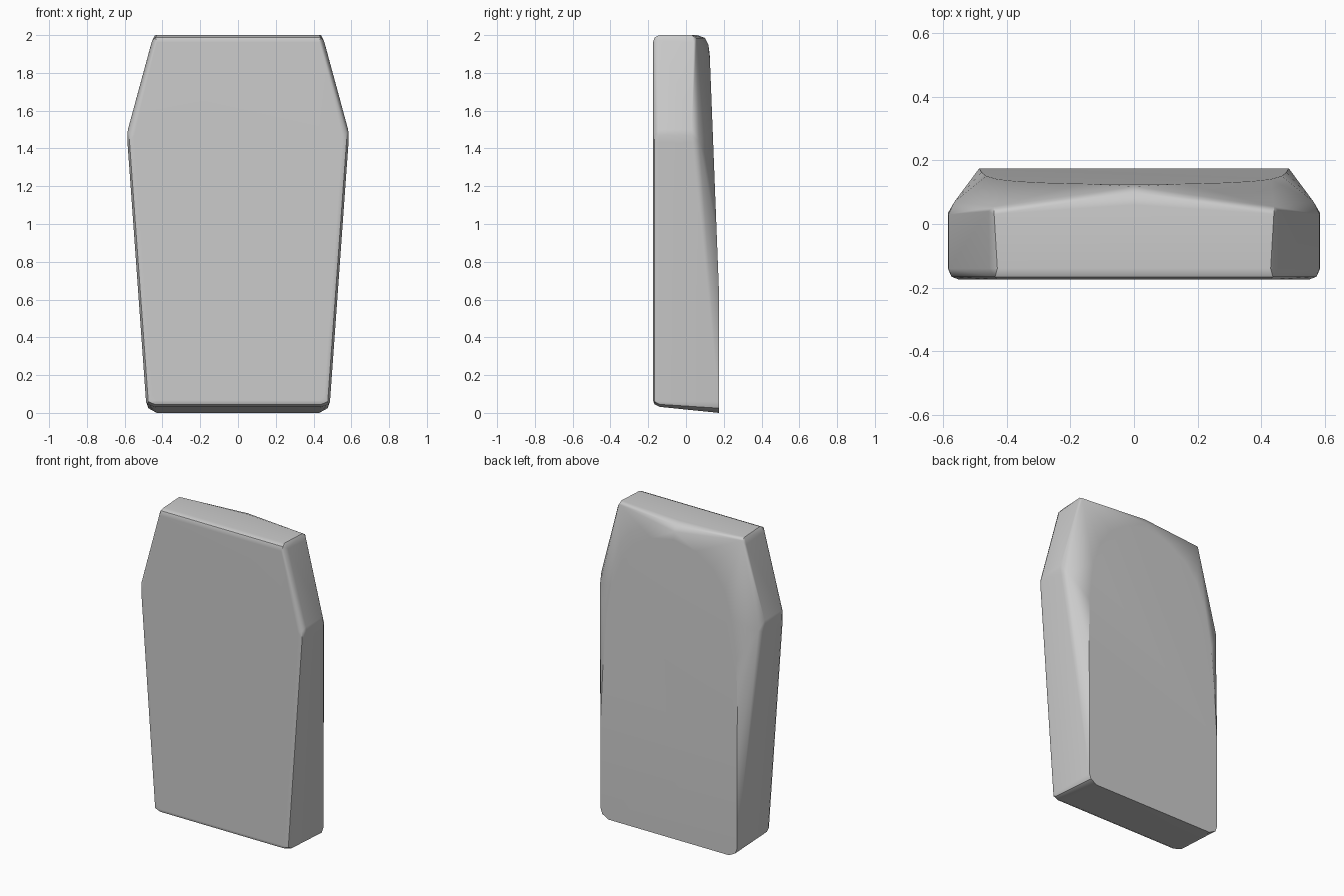
import bpy
import bmesh
import math

if "Cube" in bpy.data.objects:
    bpy.data.objects.remove(bpy.data.objects["Cube"])


def make_material(name, rgb):
    mat = bpy.data.materials.new(name)
    mat.use_nodes = True
    colour = (*rgb, 1)
    mat.diffuse_color = colour
    mat.node_tree.nodes["Principled BSDF"].inputs["Base Color"].default_value = colour
    return mat


grey = make_material("plain grey", (0.6, 0.6, 0.6))

# Half profiles as (x, y, z), mirrored and skinned into one convex slab
FRONT_FACE = [(0.43, 1.96), (0.55, 1.47), (0.55, 1.42), (0.455, 0.09), (0.43, 0.066)]
FRONT_MID = [(0.437, 1.988), (0.574, 1.48), (0.574, 1.43), (0.475, 0.06), (0.44, 0.045)]
FRONT_RIM = [(0.43, 2.0), (0.455, 1.97), (0.583, 1.5), (0.586, 1.47), (0.585, 1.43),
             (0.487, 0.06), (0.48, 0.045), (0.44, 0.032)]
BACK_RIM = [(0.44, 0.03, 2.0), (0.44, 0.055, 1.985), (0.458, 0.04, 1.96),
            (0.583, 0.03, 1.5), (0.586, 0.03, 1.47), (0.585, 0.035, 1.43),
            (0.565, 0.07, 1.44), (0, 0.06, 2.0), (0, 0.1, 1.985), (0, 0.118, 1.95)]
LOWER_BACK = [(0.487, 0.175, 0.63), (0.487, 0.175, 0.06), (0.475, 0.175, 0.025),
              (0.43, 0.175, 0.0)]
ARCH = [(0, 1.9), (0.16, 1.87), (0.28, 1.79), (0.37, 1.67), (0.43, 1.5),
        (0.465, 1.25), (0.48, 0.95)]

points = [(x, -0.175, z) for x, z in FRONT_FACE]
points += [(x, -0.166, z) for x, z in FRONT_MID]
points += [(x, -0.14, z) for x, z in FRONT_RIM]
points += BACK_RIM + LOWER_BACK
points += [(x, 0.175 - 0.039 * (z - 0.63), z) for x, z in ARCH]

bm = bmesh.new()
for x, y, z in points:
    for side in ((1, -1) if x else (1,)):
        bm.verts.new((side * x, y, z))
hull = bmesh.ops.convex_hull(bm, input=bm.verts)
loose = [v for v in bm.verts if not v.link_faces]
bmesh.ops.delete(bm, geom=loose, context="VERTS")
bmesh.ops.dissolve_limit(bm, angle_limit=math.radians(1), verts=bm.verts, edges=bm.edges)
bmesh.ops.recalc_face_normals(bm, faces=bm.faces)

mesh = bpy.data.meshes.new("tapered_slab")
bm.to_mesh(mesh)
bm.free()
mesh.materials.append(grey)
slab = bpy.data.objects.new("tapered_slab", mesh)
bpy.context.collection.objects.link(slab)

# Soft shading over the rounded rim, crisp at the strong edges
bpy.context.view_layer.objects.active = slab
slab.select_set(True)
bpy.ops.object.shade_smooth_by_angle(angle=math.radians(32))
weighted = slab.modifiers.new("even_normals", "WEIGHTED_NORMAL")
weighted.keep_sharp = True
